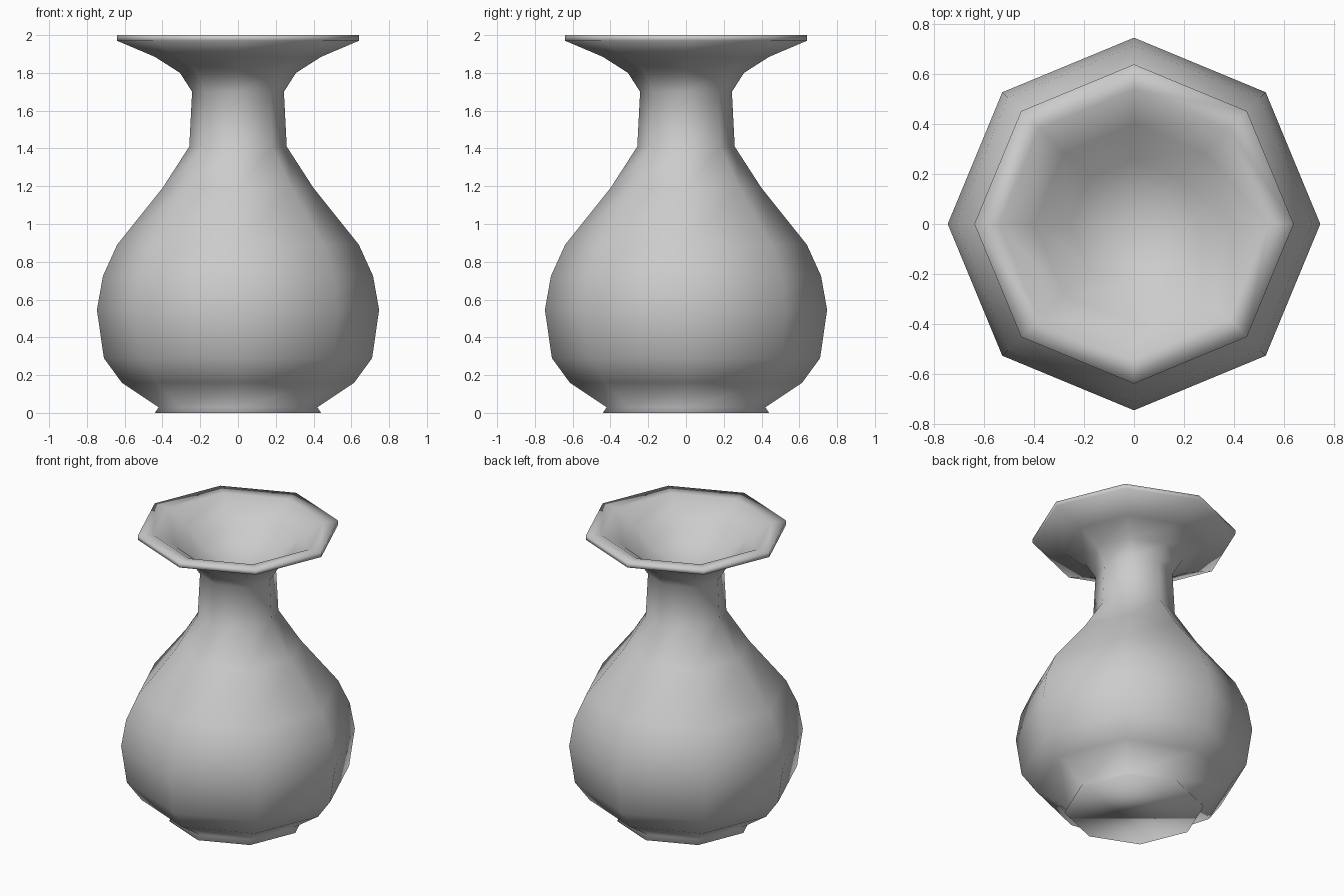
import bpy, bmesh
from math import cos, sin, tau

if "Cube" in bpy.data.objects:
    bpy.data.objects.remove(bpy.data.objects["Cube"])

SIDES = 8

# Outer wall from foot to rim, then the lip and the inside of the mouth (radius, height)
profile = [
    (0.44, 0.0), (0.42, 0.03), (0.615, 0.16), (0.71, 0.29), (0.747, 0.545),
    (0.715, 0.725), (0.64, 0.89), (0.40, 1.19), (0.258, 1.41), (0.243, 1.70),
    (0.307, 1.80), (0.44, 1.885), (0.64, 1.97), (0.64, 2.0),
    (0.54, 1.995), (0.40, 1.905), (0.255, 1.785),
]
MOUTH_DEPTH = 1.68

bm = bmesh.new()
rings = [[bm.verts.new((r * cos(tau * i / SIDES), r * sin(tau * i / SIDES), z))
          for i in range(SIDES)] for r, z in profile]

# Walls
for low, high in zip(rings, rings[1:]):
    for i in range(SIDES):
        j = (i + 1) % SIDES
        bm.faces.new((low[i], low[j], high[j], high[i]))

# Flat underside
bm.faces.new(rings[0][::-1])

# Closed bottom of the mouth funnel
centre = bm.verts.new((0, 0, MOUTH_DEPTH))
for i in range(SIDES):
    bm.faces.new((rings[-1][i], rings[-1][(i + 1) % SIDES], centre))

# Smooth shading over the low-poly octagonal form
for f in bm.faces:
    f.smooth = True
bmesh.ops.recalc_face_normals(bm, faces=bm.faces)

mesh = bpy.data.meshes.new("vase")
bm.to_mesh(mesh)
bm.free()
vase = bpy.data.objects.new("vase", mesh)
bpy.context.collection.objects.link(vase)
